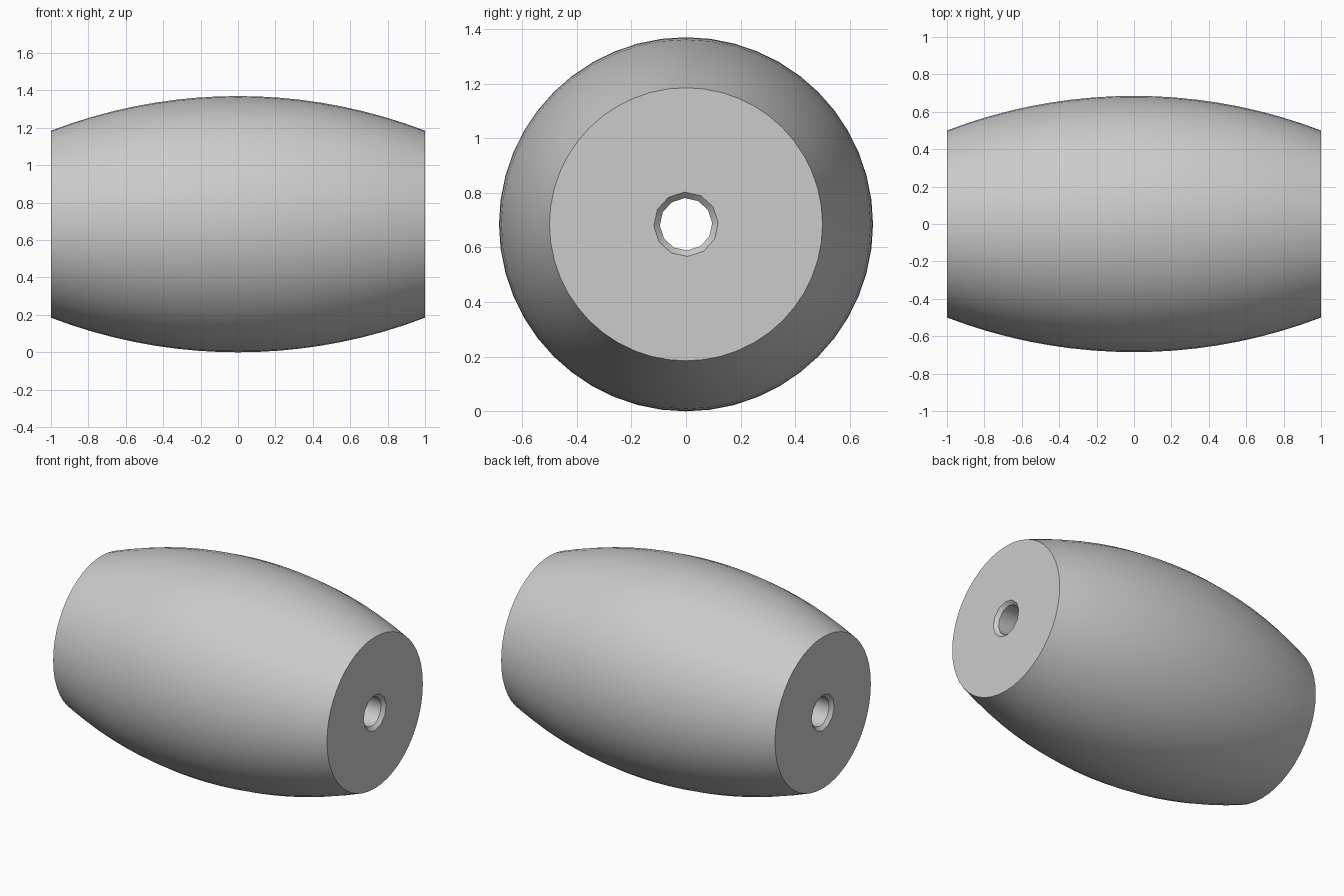
import bpy
import bmesh
from math import sin, cos, tau, sqrt, radians

cube = bpy.data.objects.get("Cube")
if cube:
    bpy.data.objects.remove(cube, do_unlink=True)

MID_R, END_R = 0.685, 0.5
HOLE_R, MOUTH_R = 0.096, 0.118
SAG = MID_R - END_R
ARC_R = (1 + SAG * SAG) / (2 * SAG)

grey = bpy.data.materials.new("plain_grey")
grey.use_nodes = True
colour = (0.6, 0.6, 0.6, 1)
grey.diffuse_color = colour
grey.node_tree.nodes["Principled BSDF"].inputs["Base Color"].default_value = colour


def lathe(bm, profile, sides, phase=0.0):
    """Turn (x, radius) points about the x axis; return the first and last rings."""
    rings = []
    for x, r in profile:
        angles = [phase + tau * i / sides for i in range(sides)]
        rings.append([bm.verts.new((x, r * cos(a), MID_R + r * sin(a))) for a in angles])
    for a, b in zip(rings, rings[1:]):
        for i in range(sides):
            j = (i + 1) % sides
            bm.faces.new((a[i], a[j], b[j], b[i]))
    return rings[0], rings[-1]


def ring_edges(bm, ring):
    return [bm.edges.get((v, ring[i - 1])) for i, v in enumerate(ring)]


bm = bmesh.new()

# Bulging outer wall along a circular arc
steps = 18
xs = [-1 + 2 * i / steps for i in range(steps + 1)]
wall = [(x, MID_R - ARC_R + sqrt(ARC_R ** 2 - x * x)) for x in xs]
outer_ends = lathe(bm, wall, 48)

# Through hole with chamfered mouths
bevel = 1 - (MOUTH_R - HOLE_R)
bore = [(-1, MOUTH_R), (-bevel, HOLE_R), (bevel, HOLE_R), (1, MOUTH_R)]
hole_ends = lathe(bm, bore, 12, 0.05)

# Flat end faces between wall and hole
for outer, inner in zip(outer_ends, hole_ends):
    bmesh.ops.triangle_fill(bm, use_beauty=True,
                            edges=ring_edges(bm, outer) + ring_edges(bm, inner))

bmesh.ops.recalc_face_normals(bm, faces=bm.faces)
mesh = bpy.data.meshes.new("barrel_bead")
bm.to_mesh(mesh)
bm.free()
mesh.materials.append(grey)

bead = bpy.data.objects.new("barrel_bead", mesh)
bpy.context.collection.objects.link(bead)
bpy.ops.object.select_all(action='DESELECT')
bead.select_set(True)
bpy.context.view_layer.objects.active = bead
bpy.ops.object.shade_smooth_by_angle(angle=radians(35))
